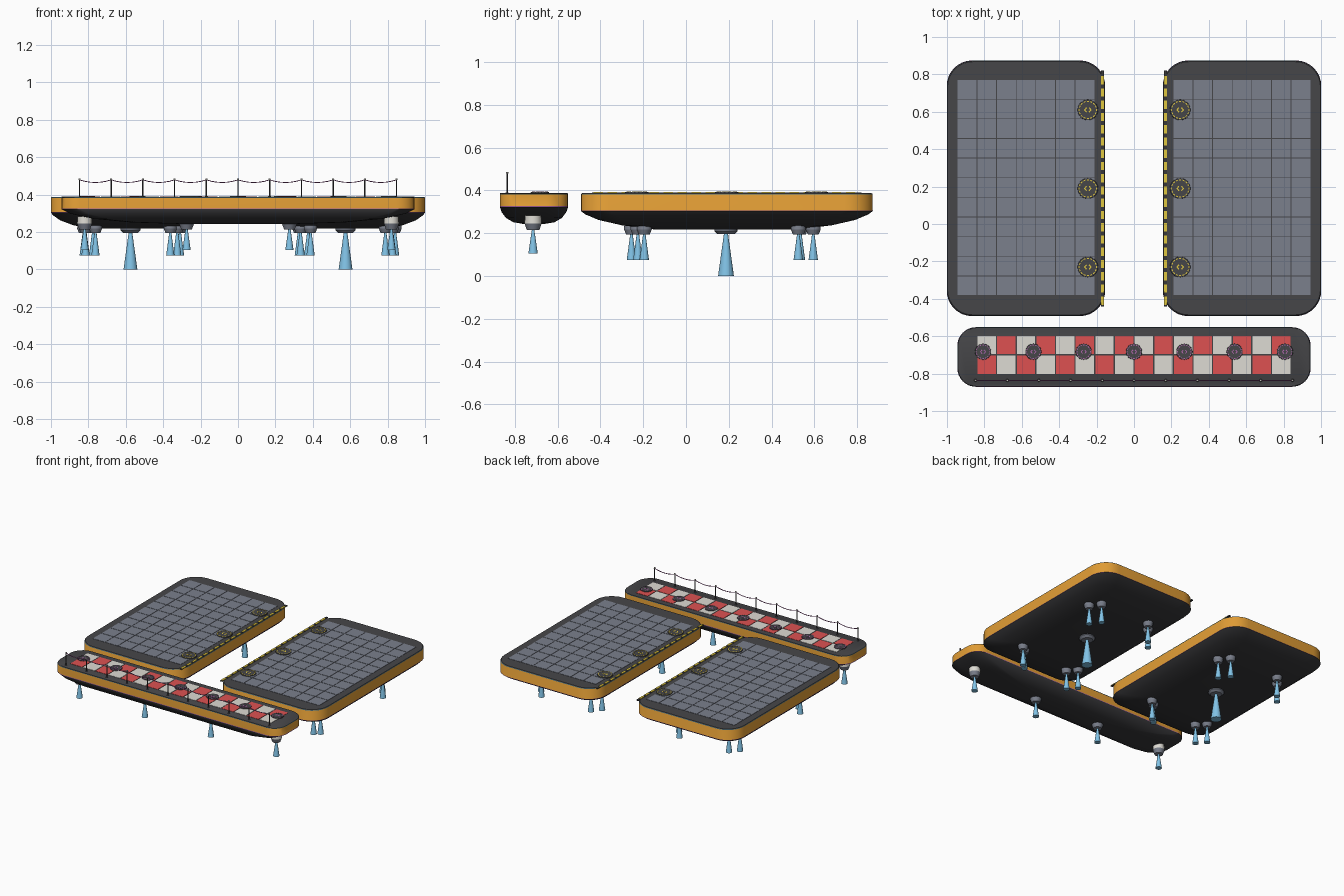
import bpy, bmesh, math
from mathutils import Matrix

if "Cube" in bpy.data.objects:
    bpy.data.objects.remove(bpy.data.objects["Cube"])


def material(name, r, g, b):
    lin = lambda c: c / 12.92 if c <= 0.04045 else ((c + 0.055) / 1.055) ** 2.4
    m = bpy.data.materials.new(name)
    m.diffuse_color = (lin(r), lin(g), lin(b), 1)
    m.use_nodes = True
    m.node_tree.nodes["Principled BSDF"].inputs["Base Color"].default_value = m.diffuse_color
    return m


DECK = material("deck grey", 0.275, 0.275, 0.285)
HULL = material("hull black", 0.215, 0.215, 0.225)
ORANGE = material("orange", 0.89, 0.62, 0.21)
TILE = material("tile blue grey", 0.48, 0.50, 0.55)
YELLOW = material("yellow", 0.88, 0.78, 0.25)
RED = material("red", 0.87, 0.32, 0.32)
WHITE = material("off white", 0.87, 0.86, 0.83)
BLUE = material("jet blue", 0.51, 0.77, 0.91)
TEAL = material("teal trim", 0.25, 0.43, 0.50)
PINK = material("pink violet", 0.70, 0.40, 0.68)


def finish(name, bm, mats, smooth=False):
    bmesh.ops.recalc_face_normals(bm, faces=bm.faces)
    me = bpy.data.meshes.new(name)
    bm.to_mesh(me)
    bm.free()
    for m in mats:
        me.materials.append(m)
    ob = bpy.data.objects.new(name, me)
    bpy.context.collection.objects.link(ob)
    if smooth:
        bpy.context.view_layer.objects.active = ob
        ob.select_set(True)
        bpy.ops.object.shade_smooth_by_angle(angle=math.radians(30))
        ob.select_set(False)
    return ob


def box(bm, c, size, mat=0, rot=0):
    mx = Matrix.Translation(c) @ Matrix.Rotation(rot, 4, 'Z') @ Matrix.Diagonal((*size, 1))
    vs = bmesh.ops.create_cube(bm, size=1, matrix=mx)["verts"]
    for f in {f for v in vs for f in v.link_faces}:
        f.material_index = mat


def cone(bm, x, y, z0, z1, r0, r1, mat=0, n=20):
    mx = Matrix.Translation((x, y, (z0 + z1) / 2))
    vs = bmesh.ops.create_cone(bm, cap_ends=True, segments=n, radius1=r0, radius2=r1,
                               depth=z1 - z0, matrix=mx)["verts"]
    for f in {f for v in vs for f in v.link_faces}:
        f.material_index = mat


def rounded_rect(hx, hy, r, n=8):
    pts = []
    for k, (sx, sy) in enumerate([(1, 1), (-1, 1), (-1, -1), (1, -1)]):
        for i in range(n + 1):
            a = math.pi / 2 * (k + i / n)
            pts.append((sx * (hx - r) + r * math.cos(a), sy * (hy - r) + r * math.sin(a)))
    return pts


def float_body(name, cx, cy, hx, hy, r, profile):
    """Loft scaled rounded rectangles; profile rows: scale, z, material of the band below."""
    bm = bmesh.new()
    base = rounded_rect(hx, hy, r)
    loops = [[bm.verts.new((cx + x * s, cy + y * s, z)) for x, y in base] for s, z, _ in profile]
    bm.faces.new(loops[0]).material_index = 0
    bm.faces.new(loops[-1]).material_index = 2
    n = len(base)
    for a, b, row in zip(loops, loops[1:], profile):
        for i in range(n):
            f = bm.faces.new((a[i], a[(i + 1) % n], b[(i + 1) % n], b[i]))
            f.material_index = row[2]
    return finish(name, bm, [DECK, ORANGE, HULL, PINK, TEAL], True)


# bands from the top: deck edge, teal rim, orange side, violet line, dark hull
PLATFORM = [(0.992, 0.387, 0), (0.998, 0.384, 4), (1, 0.381, 1), (1, 0.307, 3), (1.002, 0.304, 2),
            (0.97, 0.288, 2), (0.88, 0.262, 2), (0.72, 0.237, 2), (0.5, 0.218, 2)]
WALKWAY = [(0.99, 0.387, 0), (0.998, 0.384, 4), (1, 0.381, 1), (1, 0.326, 3), (1.002, 0.322, 2),
           (0.95, 0.298, 2), (0.82, 0.271, 2), (0.6, 0.251, 2), (0.3, 0.243, 2)]


def thruster(name, jets):
    """jets: x, y, flame bottom, nozzle bottom, middle, top, nozzle radius, flame radius, collar material"""
    bm = bmesh.new()
    for x, y, z0, z1, z2, z3, r, fr, top in jets:
        cone(bm, x, y, z1, z2, r * 0.72, r, 0)
        cone(bm, x, y, z2, z3, r, r * 0.95, top)
    finish(name + "_nozzles", bm, [TILE, WHITE], True)
    bm = bmesh.new()
    for x, y, z0, z1, z2, z3, r, fr, top in jets:
        cone(bm, x, y, z0, z1 + 0.004, fr, fr * 0.25)
    finish(name + "_jet_flames", bm, [BLUE], True)


def pads(name, spots, r, colour):
    """Round deck pads with a dashed ring and two centre chevrons."""
    bm = bmesh.new()
    for x, y in spots:
        cone(bm, x, y, 0.384, 0.393, r, r * 0.96, 0, 24)
        for i in range(16):
            a = math.tau * i / 16
            box(bm, (x + 0.82 * r * math.cos(a), y + 0.82 * r * math.sin(a), 0.393),
                (r * 0.09, r * 0.19, 0.002), 1, a)
        for side in (-1, 1):
            for up in (-1, 1):
                box(bm, (x + side * r * 0.22, y + up * r * 0.1, 0.393),
                    (r * 0.11, r * 0.32, 0.002), 1, up * side * 0.7)
    finish(name, bm, [DECK, colour])


# two large landing platforms
for side, label in ((-1, "left"), (1, "right")):
    cx, cy = side * 0.5775, 0.191
    float_body(label + "_platform", cx, cy, 0.4225, 0.682, 0.135, PLATFORM)

    # deck tiles
    bm = bmesh.new()
    p = 0.105
    for i in range(7):
        for j in range(11):
            box(bm, (cx + (i - 3) * p, 0.195 + (j - 5) * p, 0.387), (p - 0.004, p - 0.004, 0.004))
    finish(label + "_deck_tiles", bm, [TILE])

    # hazard strip on the inner edge
    bm = bmesh.new()
    box(bm, (side * 0.168, 0.19, 0.387), (0.016, 1.26, 0.006))
    for i in range(19):
        box(bm, (side * 0.168, -0.41 + i * 0.0655, 0.389), (0.0165, 0.044, 0.005), 1)
    finish(label + "_hazard_strip", bm, [HULL, YELLOW])

    pads(label + "_landing_pads", [(side * 0.247, y) for y in (-0.23, 0.19, 0.61)], 0.056, YELLOW)

    # one large lift jet and a pair at each corner
    bx = side * 0.575
    jets = [(bx, 0.187, 0, 0.196, 0.21, 0.222, 0.055, 0.037, 0)]
    for dx, dy in ((0.265, 0.335), (0.213, 0.405), (-0.25, 0.345), (-0.2, 0.405),
                   (0.25, -0.385), (0.213, -0.415), (-0.187, -0.445), (-0.24, -0.385)):
        jets.append((bx + dx, 0.19 + dy, 0.075, 0.194, 0.218, 0.238, 0.035, 0.022, 0))
    thruster(label + "_platform", jets)

# front walkway
float_body("front_walkway", 0, -0.711, 0.943, 0.159, 0.1, WALKWAY)

# red and white checker tiles
bm = bmesh.new()
for i in range(16):
    for j in range(2):
        box(bm, ((i - 7.5) * 0.105, -0.752 + j * 0.105, 0.387), (0.098, 0.098, 0.004), (i + j) % 2)
finish("walkway_checker_tiles", bm, [RED, WHITE])

pads("walkway_pads", [(i * 0.269, -0.683) for i in range(-3, 4)], 0.044, PINK)

# walkway jets
thruster("walkway", [(s * x, -0.715, 0.105, 0.214, 0.245, top, 0.04, 0.022, m)
                     for s in (-1, 1) for x, top, m in ((0.82, 0.282, 1), (0.275, 0.256, 0))])

# rail posts
bm = bmesh.new()
xs = [(i - 5) * 0.1695 for i in range(11)]
for x in xs:
    cone(bm, x, -0.836, 0.385, 0.483, 0.0035, 0.0035, 0, 8)
    cone(bm, x, -0.836, 0.385, 0.391, 0.009, 0.006, 0, 8)
    cone(bm, x, -0.836, 0.479, 0.486, 0.006, 0.005, 1, 8)
finish("rail_posts", bm, [DECK, WHITE])

# sagging rope between the posts
cu = bpy.data.curves.new("rail_rope", 'CURVE')
cu.dimensions = '3D'
cu.bevel_depth = 0.0026
cu.bevel_resolution = 1
sp = cu.splines.new('POLY')
pts = [(xs[0] + k * 0.1695 / 6, -0.836, 0.479 - 0.014 * (1 - ((k % 6) / 3 - 1) ** 2)) for k in range(61)]
sp.points.add(len(pts) - 1)
for q, c in zip(sp.points, pts):
    q.co = (*c, 1)
cu.materials.append(PINK)
bpy.context.collection.objects.link(bpy.data.objects.new("rail_rope", cu))
